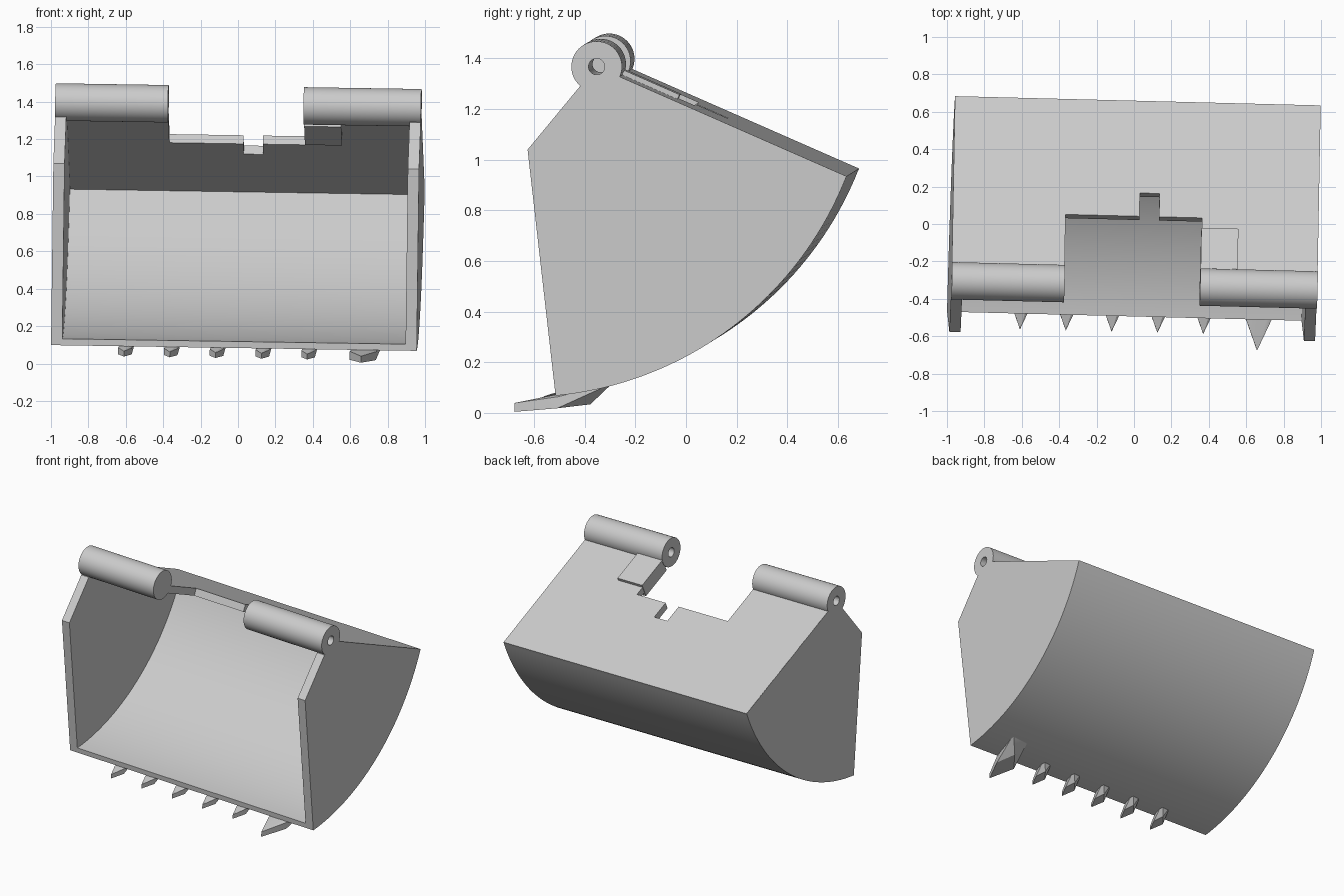
import bpy, bmesh, math
from mathutils import Matrix, Vector

cube = bpy.data.objects.get("Cube")
if cube:
    bpy.data.objects.remove(cube, do_unlink=True)

steel = bpy.data.materials.new("grey_steel")
steel.use_nodes = True
GREY = (0.6, 0.6, 0.6, 1)
steel.diffuse_color = GREY
steel.node_tree.nodes["Principled BSDF"].inputs["Base Color"].default_value = GREY

# The bucket rests slightly turned and tilted
PIVOT = Vector((0, 0, 0.7))
TILT = (Matrix.Translation(PIVOT) @ Matrix.Rotation(math.radians(-1.45), 4, 'Z')
        @ Matrix.Rotation(math.radians(0.9), 4, 'Y') @ Matrix.Translation(-PIVOT))

HALF = 0.978                       # half width
WALL = 0.06                        # side plate thickness
HINGE = Vector((0, -0.328, 1.383))
HINGE_R = 0.1
SLOPE = math.radians(23.7)         # fall of the roof
DOWN = Vector((0, math.cos(SLOPE), -math.sin(SLOPE)))
UP = Vector((0, math.sin(SLOPE), math.cos(SLOPE)))
ROOF_LEN = 1.078
ARC_C, ARC_R = (-0.62, 1.45), 1.373


def finish(name, bm):
    bmesh.ops.recalc_face_normals(bm, faces=bm.faces)
    bm.transform(TILT)
    mesh = bpy.data.meshes.new(name)
    bm.to_mesh(mesh)
    bm.free()
    obj = bpy.data.objects.new(name, mesh)
    bpy.context.collection.objects.link(obj)
    mesh.materials.append(steel)
    bpy.ops.object.select_all(action='DESELECT')
    obj.select_set(True)
    bpy.context.view_layer.objects.active = obj
    bpy.ops.object.shade_smooth_by_angle(angle=math.radians(30))
    return obj


def prism(name, points, offset):
    """Extrude a closed outline of 3D points by an offset."""
    bm = bmesh.new()
    face = bm.faces.new([bm.verts.new(p) for p in points])
    new = bmesh.ops.extrude_face_region(bm, geom=[face])["geom"]
    bmesh.ops.translate(bm, vec=offset, verts=[v for v in new if isinstance(v, bmesh.types.BMVert)])
    return finish(name, bm)


def arc(radius, start, end, steps=40):
    """Points of the curved back, angles in degrees."""
    for i in range(steps + 1):
        a = math.radians(start + (end - start) * i / steps)
        yield (ARC_C[0] + radius * math.cos(a), ARC_C[1] + radius * math.sin(a))


def on_roof(x, u, lift=0.0):
    return Vector((x, 0, 0)) + HINGE + DOWN * u + UP * lift


# Side plates
back = list(arc(ARC_R, -84.6, -21.4))
side = back + [(-0.237, 1.343), (-0.395, 1.304), (-0.601, 1.055)]
for name, x in (("left_side_plate", HALF - WALL), ("right_side_plate", -HALF)):
    prism(name, [(x, y, z) for y, z in side], (WALL, 0, 0))

# Curved back and floor
shell = back + list(arc(ARC_R - 0.035, -21.4, -84.6))
prism("curved_back", [(-HALF + 0.002, y, z) for y, z in shell], (2 * HALF - 0.004, 0, 0))

# Roof with a stepped cutout
W = HALF - 0.001
outline = [(-W, ROOF_LEN), (-W, 0.06), (-0.375, 0.06), (-0.375, 0.404), (0.02, 0.404),
           (0.02, 0.54), (0.125, 0.54), (0.125, 0.404), (0.355, 0.404), (0.355, 0.06),
           (W, 0.06), (W, ROOF_LEN)]
prism("roof_plate", [on_roof(x, u) for x, u in outline], UP * -0.05)

# Reinforcing pad beside the cutout
pad = [(0.352, 0.09), (0.55, 0.09), (0.55, 0.337), (0.352, 0.337)]
prism("reinforcing_pad", [on_roof(x, u, 0.02) for x, u in pad], UP * -0.1)


# Hinge barrels, revolved around the hinge axis
def barrel(name, profile):
    bm = bmesh.new()
    verts = [bm.verts.new((x, HINGE.y, HINGE.z + r)) for x, r in profile]
    edges = [bm.edges.new((verts[i - 1], v)) for i, v in enumerate(verts)]
    bmesh.ops.spin(bm, geom=verts + edges, cent=HINGE, axis=(1, 0, 0),
                   angle=math.tau, steps=48, use_merge=True)
    bmesh.ops.remove_doubles(bm, verts=bm.verts, dist=0.0001)
    finish(name, bm)


BORE = 0.032
barrel("left_hinge_barrel", [(0.35, BORE), (0.35, HINGE_R), (HALF, HINGE_R), (HALF, BORE)])
barrel("right_hinge_barrel", [(-HALF, BORE), (-HALF, HINGE_R), (-0.375, HINGE_R),
                              (-0.375, 0), (-0.5, 0), (-0.5, BORE)])


# Digging teeth below the lip
def tooth(name, x, size, height):
    shape = [(0, -0.17, -0.03), (0, -0.17, -0.065),
             (-0.065, 0, -0.005), (-0.065, 0, -0.05),
             (0.075, 0, -0.005), (0.075, 0, -0.05),
             (0.03, 0.13, -0.035), (0.11, 0.22, 0.05), (-0.02, 0.2, 0.04)]
    bm = bmesh.new()
    for dx, dy, dz in shape:
        bm.verts.new((x + dx * size, -0.49 + dy * size, 0.08 + dz * height))
    bmesh.ops.convex_hull(bm, input=bm.verts)
    finish(name, bm)


for i in range(5):
    tooth(f"small_tooth_{i + 1}", -0.585 + 0.245 * i, 0.52, 0.8)
tooth("large_tooth", 0.685, 1.0, 1.0)
